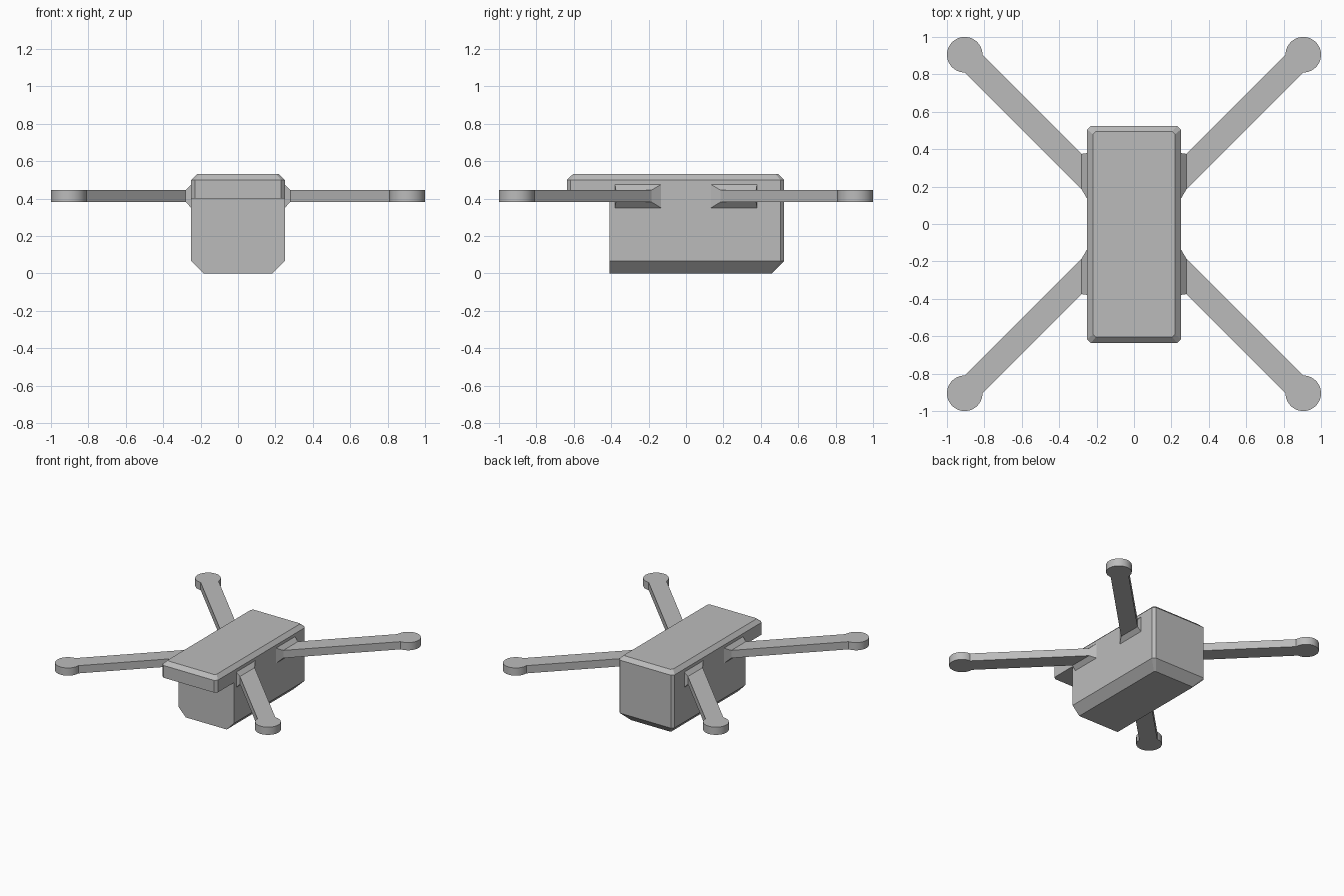
import bpy, bmesh
from math import cos, sin, radians

if "Cube" in bpy.data.objects:
    bpy.data.objects.remove(bpy.data.objects["Cube"], do_unlink=True)

grey = bpy.data.materials.new("light_grey")
grey.use_nodes = True
colour = (0.5, 0.5, 0.5, 1)
grey.diffuse_color = colour
grey.node_tree.nodes["Principled BSDF"].inputs["Base Color"].default_value = colour


def loft(name, rings, mirrored=False):
    """Skin a stack of matching outlines and cap both ends."""
    bm = bmesh.new()
    loops = [[bm.verts.new(p) for p in ring] for ring in rings]
    for a, b in zip(loops, loops[1:]):
        for i in range(len(a)):
            j = (i + 1) % len(a)
            bm.faces.new((a[i], a[j], b[j], b[i]))
    bm.faces.new(loops[0][::-1])
    bm.faces.new(loops[-1])
    bmesh.ops.remove_doubles(bm, verts=bm.verts, dist=0.0005)
    bmesh.ops.recalc_face_normals(bm, faces=bm.faces)
    mesh = bpy.data.meshes.new(name)
    bm.to_mesh(mesh)
    bm.free()
    mesh.materials.append(grey)
    obj = bpy.data.objects.new(name, mesh)
    bpy.context.collection.objects.link(obj)
    bpy.ops.object.select_all(action="DESELECT")
    obj.select_set(True)
    bpy.context.view_layer.objects.active = obj
    bpy.ops.object.shade_smooth_by_angle(angle=radians(25))
    if mirrored:
        mod = obj.modifiers.new("four_corners", "MIRROR")
        mod.use_axis = (True, True, False)
        mod.use_mirror_merge = False
    return obj


def plate(x, front, back, z, cf, cb):
    """Rectangle outline with front and back corners cut by cf and cb."""
    return [(-x + cf, front, z), (x - cf, front, z), (x, front + cf, z),
            (x, back - cb, z), (x - cb, back, z), (-x + cb, back, z),
            (-x, back - cb, z), (-x, front + cf, z)]


# Lower hull: bottom bevelled at the sides and rear, square at the front
loft("lower_body", [plate(0.185, -0.41, 0.46, 0, 0, 0.01),
                    plate(0.25, -0.41, 0.525, 0.067, 0, 0.02),
                    plate(0.25, -0.41, 0.525, 0.4, 0, 0.02)])

# Upper hull overhanging the front, with a bevelled rim
loft("upper_body", [plate(0.25, -0.637, 0.525, 0.4, 0.02, 0.02),
                    plate(0.25, -0.637, 0.525, 0.5, 0.02, 0.02),
                    plate(0.22, -0.605, 0.495, 0.53, 0.015, 0.015)])

# Diagonal arm ending in a round motor pod
HUB, RADIUS, ROOT = 0.905, 0.095, 0.28
LOW, HIGH = 0.382, 0.445
STEPS = 32
outline = [(ROOT, ROOT - RADIUS)]
for i in range(STEPS + 1):
    a = radians(-90 + 270 * i / STEPS)
    outline.append((HUB + RADIUS * cos(a), HUB + RADIUS * sin(a)))
outline.append((ROOT, ROOT + RADIUS))
loft("arms", [[(x, y, z) for x, y in outline] for z in (LOW, HIGH)], True)


# Flared mount where each arm meets the hull
def mount_section(x, y0, y1, z0, z1):
    return [(x, y0, z0), (x, y1, z0), (x, y1, z1), (x, y0, z1)]


loft("arm_mounts", [mount_section(0.245, 0.125, 0.38, 0.345, 0.48),
                    mount_section(ROOT, ROOT - RADIUS, ROOT + RADIUS, LOW, HIGH)], True)
